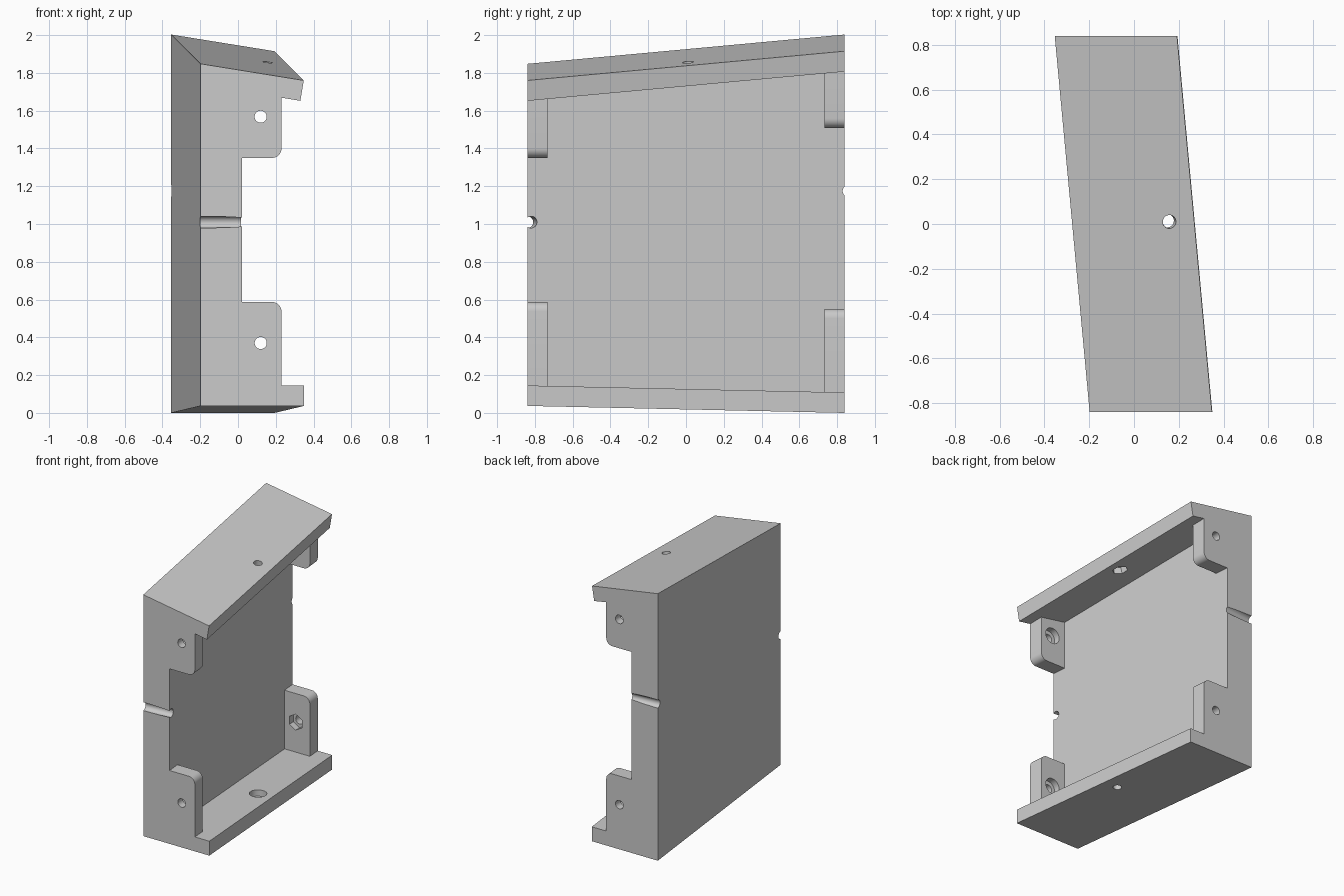
import bpy, bmesh, math
from mathutils import Vector

if "Cube" in bpy.data.objects:
    bpy.data.objects.remove(bpy.data.objects["Cube"])

H = 0.84          # half length in y
SKEW_X = -0.156   # sideways drift from front to back
RISE_TOP, DROP_BASE = 0.155, -0.037


def loft(name, pts, y0, y1, shear_z=True):
    """Skewed prism along y from an (x, z) profile."""
    bm = bmesh.new()
    rings = []
    for y in (y0, y1):
        t = (y + H) / (2 * H)
        ring = []
        for x, z in pts:
            dz = (RISE_TOP if z > 1 else DROP_BASE) * t if shear_z else 0
            ring.append(bm.verts.new((x + SKEW_X * t, y, z + dz)))
        rings.append(ring)
    a, b = rings
    bm.faces.new(a)
    bm.faces.new(b[::-1])
    for i in range(len(a)):
        j = (i + 1) % len(a)
        bm.faces.new((a[j], a[i], b[i], b[j]))
    bmesh.ops.recalc_face_normals(bm, faces=bm.faces)
    me = bpy.data.meshes.new(name)
    bm.to_mesh(me)
    bm.free()
    ob = bpy.data.objects.new(name, me)
    bpy.context.collection.objects.link(ob)
    return ob


def rod(p, d, a, b, r, n=32):
    """Cylinder or hexagon cutter along d, from distance a to b past p."""
    d = Vector(d).normalized()
    bpy.ops.mesh.primitive_cylinder_add(
        vertices=n, radius=r, depth=b - a, location=Vector(p) + d * (a + b) / 2,
        rotation=d.to_track_quat('Z', 'Y').to_euler())
    ob = bpy.context.object
    ob.name = "hole_cutter"
    ob.hide_render = True
    return ob


def combine(body, tool, op):
    m = body.modifiers.new(op, 'BOOLEAN')
    m.operation, m.solver, m.object = op, 'EXACT', tool
    bpy.context.view_layer.objects.active = body
    bpy.ops.object.modifier_apply(modifier=m.name)
    bpy.data.objects.remove(tool, do_unlink=True)


def tab(z_in, z_end, y0, y1):
    """Mounting tab with one rounded outer corner."""
    s = 1 if z_end > z_in else -1
    r, x = 0.05, 0.23
    arc = [(x - r + r * math.cos(k * math.pi / 16), z_end - s * r + s * r * math.sin(k * math.pi / 16))
           for k in range(9)]
    return loft("mounting_tab", [(-0.05, z_in), (x, z_in - (0.035 if s < 0 else 0))] + arc + [(-0.05, z_end)],
                y0, y1, False)


# C-shaped housing: wall, base lip and sloping top lip
body = loft("angled_housing", [(-0.198, 0.037), (0.35, 0.037), (0.35, 0.145), (0.02, 0.145),
                               (0.02, 1.705), (0.33, 1.652), (0.348, 1.76), (-0.198, 1.848)], -H, H)

# four mounting tabs
T = 0.108
for z_in, z_end, y0, y1 in ((0.09, 0.587, -H, -H + T), (1.74, 1.35, -H, -H + T),
                            (0.05, 0.55, H - T, H), (1.89, 1.508, H - T, H)):
    combine(body, tab(z_in, z_end, y0, y1), 'UNION')

cutters = []
# tab screw holes: round counterbores in front tabs, nut pockets in back tabs
for z in (0.37, 1.568):
    cutters.append(rod((0.12, -H, z), (0, 1, 0), -0.1, 0.2, 0.032))
    cutters.append(rod((0.12, -H, z), (0, 1, 0), 0.06, 0.2, 0.06))
for z in (0.335, 1.725):
    cutters.append(rod((-0.035, H, z), (0, -1, 0), -0.1, 0.2, 0.032))
    cutters.append(rod((-0.035, H, z), (0, -1, 0), 0.06, 0.2, 0.06, 6))
# top lip hole with nut pocket, base lip hole with counterbore
top, up = (0.158, 0.01, 1.856), (-0.165, 0.077, -1)
cutters.append(rod(top, up, -0.1, 0.2, 0.03))
cutters.append(rod(top, up, 0.06, 0.2, 0.055, 6))
base, nb = (0.158, 0.01, 0.02), (0, 0.022, 1)
cutters.append(rod(base, nb, -0.1, 0.2, 0.03))
cutters.append(rod(base, nb, 0.06, 0.2, 0.06))
# cable grooves across both ends of the wall
for p in ((-0.198, -H, 1.01), (-0.354, H, 1.175)):
    cutters.append(rod(p, (1, 0.093, 0), -0.1, 0.35, 0.031))
for c in cutters:
    combine(body, c, 'DIFFERENCE')

bpy.ops.object.select_all(action='DESELECT')
body.select_set(True)
bpy.context.view_layer.objects.active = body
bpy.ops.object.shade_smooth_by_angle(angle=math.radians(30))
